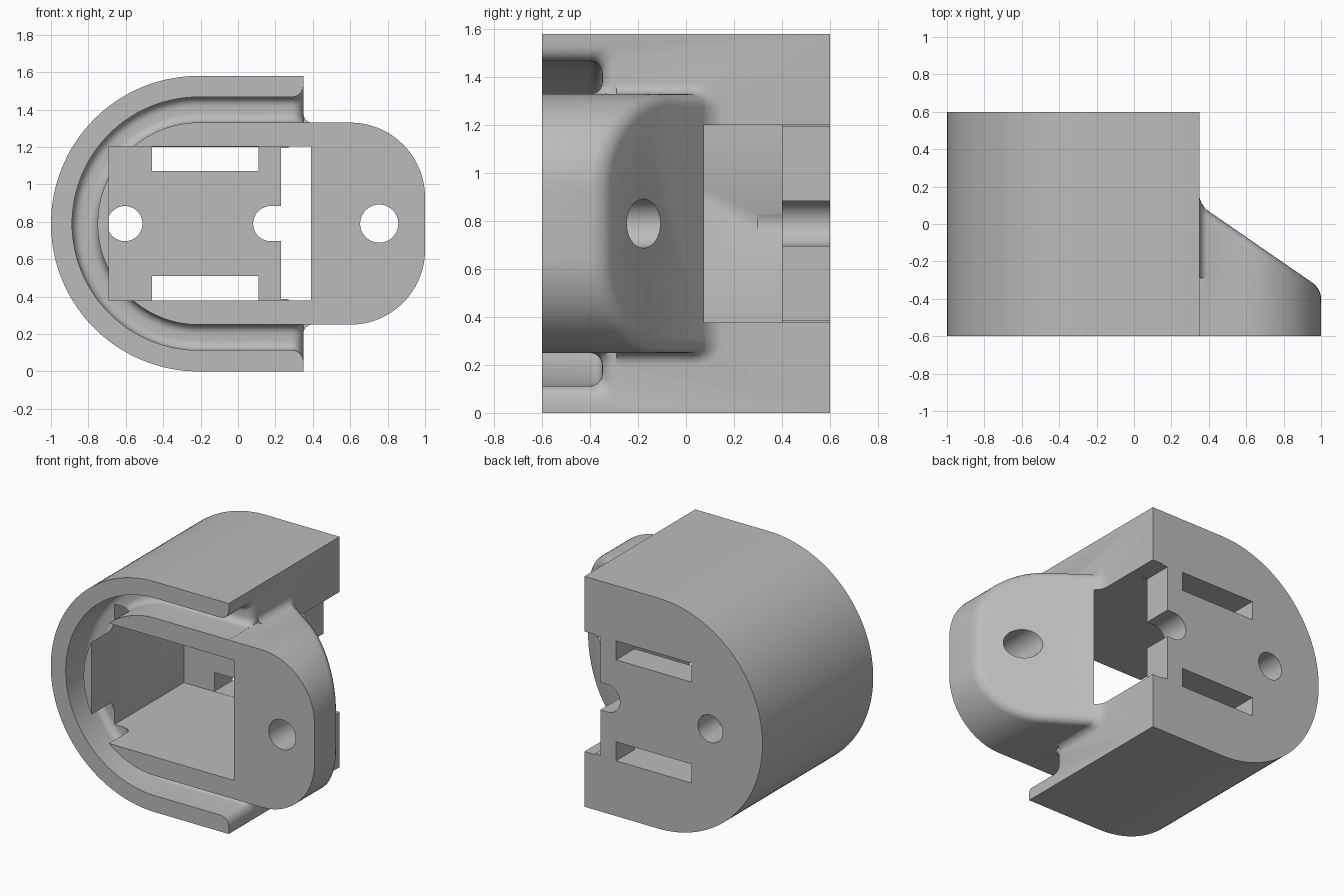
import bpy, bmesh
from math import sin, cos, pi, sqrt

if "Cube" in bpy.data.objects:
    bpy.data.objects.remove(bpy.data.objects["Cube"])

ZC = 0.79      # height of the mid plane
XC = -0.21     # centre of the round left end

grey = bpy.data.materials.new("grey plastic")
grey.diffuse_color = (0.5, 0.5, 0.5, 1)
grey.use_nodes = True
grey.node_tree.nodes["Principled BSDF"].inputs["Base Color"].default_value = grey.diffuse_color


def to_object(name, bm):
    bmesh.ops.recalc_face_normals(bm, faces=bm.faces[:])
    me = bpy.data.meshes.new(name)
    bm.to_mesh(me)
    bm.free()
    ob = bpy.data.objects.new(name, me)
    bpy.context.collection.objects.link(ob)
    me.materials.append(grey)
    return ob


def loft(name, sections):
    """Solid through a row of equally long point loops, capped at both ends."""
    bm = bmesh.new()
    rings = [[bm.verts.new(p) for p in s] for s in sections]
    n = len(rings[0])
    for a, b in zip(rings, rings[1:]):
        for i in range(n):
            j = (i + 1) % n
            bm.faces.new((a[i], a[j], b[j], b[i]))
    bm.faces.new(rings[0])
    bm.faces.new(rings[-1])
    return to_object(name, bm)


def arc(cx, cy, r, a0, a1, n):
    return [(cx + r * cos(a0 + (a1 - a0) * i / n),
             cy + r * sin(a0 + (a1 - a0) * i / n)) for i in range(n + 1)]


def prism(name, pts, y0, y1):
    return loft(name, [[(x, y, z) for x, z in pts] for y in (y0, y1)])


def box(name, x0, x1, y0, y1, z0, z1):
    return prism(name, [(x0, z0), (x1, z0), (x1, z1), (x0, z1)], y0, y1)


def hole(name, x, r, y0, y1):
    return prism(name, arc(x, ZC, r, 0, 2 * pi, 48)[:-1], y0, y1)


def combine(target, other, op):
    m = target.modifiers.new("bool", 'BOOLEAN')
    m.operation, m.solver, m.object = op, 'EXACT', other
    bpy.context.view_layer.objects.active = target
    bpy.ops.object.modifier_apply(modifier=m.name)
    bpy.data.objects.remove(other)


def slant(x):
    return 0.075 - 0.69 * (x - 0.39)


# D-shaped body
housing = prism("housing", [(0.35, 0), (0.35, 2 * ZC)]
                + arc(XC, ZC, ZC, pi / 2, 3 * pi / 2, 72), -0.65, 0.6)

# Mounting lug with a sloping, round-edged back
outline = ([(0.2, ZC - 0.54)] + arc(0.6, ZC - 0.14, 0.4, -pi / 2, 0, 24)
           + arc(0.6, ZC + 0.14, 0.4, 0, pi / 2, 24) + [(0.2, ZC + 0.54)])
bm = bmesh.new()
front = [bm.verts.new((x, -0.7, z)) for x, z in outline]
back = [bm.verts.new((x, slant(x), z)) for x, z in outline]
for i in range(len(outline)):
    j = (i + 1) % len(outline)
    bm.faces.new((front[i], front[j], back[j], back[i]))
bm.faces.new(front)
rim_face = bm.faces.new(back)
bmesh.ops.recalc_face_normals(bm, faces=bm.faces[:])
bmesh.ops.bevel(bm, geom=rim_face.edges[:], offset=0.05, segments=5,
                profile=0.5, affect='EDGES', clamp_overlap=False)
combine(housing, to_object("lug", bm), 'UNION')

# Flared fillet where the lug meets the body
sections = []
for x in [0.31] + [0.35 + 0.05 * (1 - cos(pi / 2 * i / 8)) for i in range(9)]:
    d = max(x - 0.35, 0)
    f = 0.05 - sqrt(max(0.05 ** 2 - (0.05 - d) ** 2, 0)) - 0.001
    h, top, r = 0.54 + f, slant(max(x, 0.35)) + f, 0.06 + f
    prof = ([(-0.29, ZC - h)]
            + arc(top - r, ZC - h + r, r, -pi / 2, 0, 8)
            + arc(top - r, ZC + h - r, r, 0, pi / 2, 8)
            + [(-0.29, ZC + h)])
    sections.append([(x, y, z) for y, z in prof])
combine(housing, loft("lug_fillet", sections), 'UNION')

# Round-bottomed U groove, flaring at both open ends
ends = [0.36, 0.35, 0.345, 0.335, 0.32, 0.305, 0.29]
path = [(x, 0, 1) for x in ends]
path += [(XC, c, s) for c, s in arc(0, 0, 1, pi / 2, 3 * pi / 2, 64)]
path += [(x, 0, -1) for x in reversed(ends)]
sections = []
for x, c, s in path:
    d = min(max(x - 0.29, 0), 0.058)
    f = 0.058 - sqrt(max(0.058 ** 2 - d ** 2, 0))
    ri, ro, floor, r = 0.5405, 0.677 + f, -0.35 + f, 0.05
    prof = ([(ri, -0.8)]
            + arc(ri + r, floor - r, r, pi, pi / 2, 7)
            + arc(ro - r, floor - r, r, pi / 2, 0, 7)
            + [(ro, -0.8)])
    sections.append([(x + q * c, y, ZC + q * s) for q, y in prof])
cutters = [loft("groove", sections)]

# Flat front, main pocket and the opening in the right wall
cutters += [
    box("front_trim", -2, 2, -1, -0.6, -1, 3),
    box("pocket", -0.69, 0.39, -0.9, 0.4, 0.378, 1.202),
    box("plate_gap", 0.23, 0.389, 0.35, 0.8, 0.386, 1.194),
    box("wall_gap", 0.27, 0.3895, 0.36, 0.81, 0.3785, 1.2015),
]
# Slots, round holes and the edge notch in the back plate
for z in (0.379, 1.071):
    cutters.append(box("slot", -0.46, 0.11, 0.3, 0.7, z, z + 0.13))
cutters.append(hole("plate_hole", -0.605, 0.094, 0.3, 0.7))
cutters.append(prism("edge_notch", [(0.3, ZC - 0.094), (0.3, ZC + 0.094)]
                     + arc(0.175, ZC, 0.094, pi / 2, 3 * pi / 2, 24), 0.3, 0.7))
# Screw hole in the lug
cutters.append(hole("screw_hole", 0.755, 0.102, -0.9, 0.5))

for c in cutters:
    combine(housing, c, 'DIFFERENCE')

bpy.ops.object.select_all(action='DESELECT')
housing.select_set(True)
bpy.context.view_layer.objects.active = housing
bpy.ops.object.shade_smooth_by_angle(angle=0.5)
